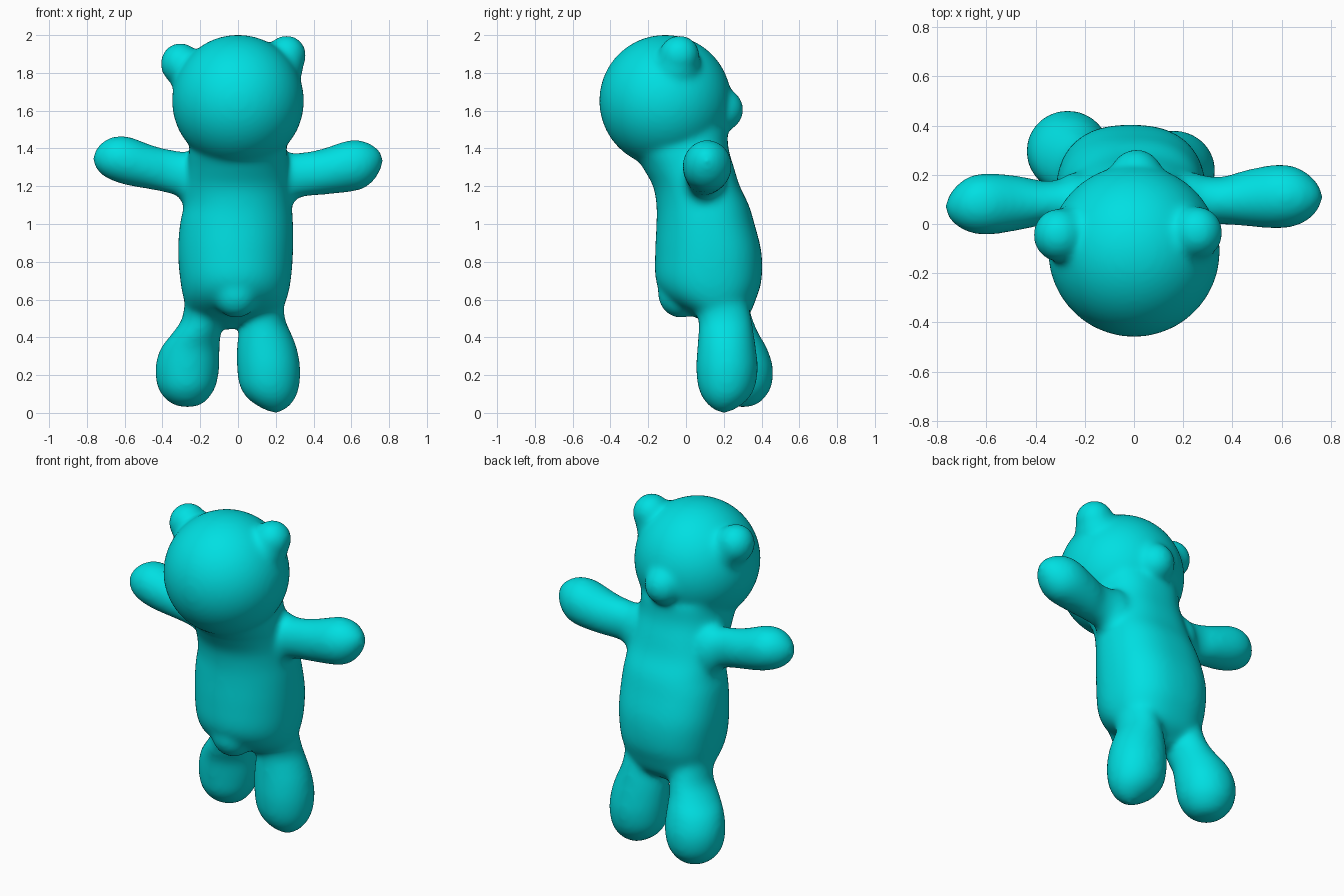
import bpy, bmesh, math
from mathutils import Vector, Matrix

bm = bmesh.new()


def ball(center, rx, ry=None, rz=None):
    m = Matrix.Translation(center) @ Matrix.Diagonal((rx, ry or rx, rz or rx, 1))
    bmesh.ops.create_uvsphere(bm, u_segments=48, v_segments=32, radius=1, matrix=m)


def spline(stations, steps=5):
    p = [Vector(s) for s in stations]
    out = []
    for i in range(len(p) - 1):
        a, b, c, d = p[max(i - 1, 0)], p[i], p[i + 1], p[min(i + 2, len(p) - 1)]
        for k in range(steps):
            t = k / steps
            out.append(0.5 * (2 * b + (c - a) * t + (2 * a - 5 * b + 4 * c - d) * t * t
                              + (3 * b - a - 3 * c + d) * t ** 3))
    return out + [p[-1]]


def tube(axis, stations, back_power=2.0, n=40):
    """Closed loft along x or z; station = (position, centre a, centre b, radius a, radius b)."""
    rings = []
    for t, ca, cb, ra, rb in spline(stations):
        ring = []
        for k in range(n):
            ang = 2 * math.pi * k / n
            c, s = math.cos(ang), math.sin(ang)
            e = 2 / back_power if s > 0 else 1
            a = ca + max(ra, 0.004) * math.copysign(abs(c) ** e, c)
            b = cb + max(rb, 0.004) * math.copysign(abs(s) ** e, s)
            ring.append(bm.verts.new((t, a, b) if axis == 'x' else (a, b, t)))
        rings.append(ring)
    for r, q in zip(rings, rings[1:]):
        for k in range(n):
            j = (k + 1) % n
            bm.faces.new((r[k], r[j], q[j], q[k]))
    bm.faces.new(rings[0])
    bm.faces.new(rings[-1])


# Head, muzzle with cheeks
ball((0, -0.11, 1.652), 0.35)
ball((0.01, 0.18, 1.605), 0.115, 0.125, 0.12)
ball((0.005, 0.10, 1.60), 0.17, 0.145, 0.17)
# Ears with soft roots
ball((-0.305, -0.045, 1.848), 0.106, 0.11, 0.112)
ball((-0.245, -0.05, 1.80), 0.125)
ball((0.257, -0.035, 1.893), 0.105, 0.108, 0.107)
ball((0.215, -0.05, 1.83), 0.13)
# Tail, crotch
ball((-0.01, -0.03, 0.635), 0.125, 0.12, 0.133)
ball((-0.05, 0.2, 0.51), 0.09, 0.10, 0.07)
# Shoulders
for s in (-1, 1):
    ball((s * 0.235, 0.095, 1.235), 0.10, 0.115, 0.155)

# Torso
tube('z', [(1.50, 0, 0.0, 0.24, 0.22), (1.40, 0, -0.03, 0.258, 0.255),
           (1.30, 0, 0.012, 0.265, 0.242), (1.20, 0, 0.055, 0.275, 0.23),
           (1.10, 0, 0.088, 0.285, 0.245), (1.00, -0.008, 0.103, 0.3, 0.26),
           (0.85, -0.013, 0.118, 0.305, 0.282), (0.70, -0.013, 0.12, 0.293, 0.28),
           (0.60, -0.015, 0.135, 0.272, 0.235), (0.52, -0.02, 0.18, 0.235, 0.155),
           (0.47, -0.025, 0.2, 0.13, 0.08)], back_power=2.45)

# Arms
tube('x', [(-0.20, 0.09, 1.24, 0.11, 0.13), (-0.35, 0.085, 1.275, 0.09, 0.118),
           (-0.45, 0.085, 1.298, 0.108, 0.118), (-0.58, 0.082, 1.333, 0.126, 0.13),
           (-0.66, 0.08, 1.345, 0.118, 0.118), (-0.72, 0.075, 1.345, 0.085, 0.087),
           (-0.757, 0.07, 1.345, 0.04, 0.043), (-0.77, 0.07, 1.345, 0, 0)])
tube('x', [(0.20, 0.10, 1.24, 0.11, 0.13), (0.35, 0.095, 1.262, 0.097, 0.118),
           (0.45, 0.105, 1.277, 0.114, 0.123), (0.58, 0.112, 1.305, 0.131, 0.137),
           (0.66, 0.112, 1.313, 0.12, 0.128), (0.72, 0.11, 1.322, 0.085, 0.092),
           (0.757, 0.11, 1.335, 0.04, 0.043), (0.77, 0.11, 1.335, 0, 0)])

# Legs
tube('z', [(0.62, -0.17, 0.17, 0.11, 0.15), (0.50, -0.187, 0.215, 0.11, 0.138),
           (0.42, -0.22, 0.24, 0.13, 0.146), (0.34, -0.254, 0.275, 0.157, 0.156),
           (0.24, -0.268, 0.295, 0.17, 0.166), (0.14, -0.272, 0.298, 0.155, 0.155),
           (0.075, -0.272, 0.298, 0.115, 0.115), (0.04, -0.268, 0.30, 0.065, 0.065),
           (0.027, -0.265, 0.30, 0, 0)])
tube('z', [(0.62, 0.13, 0.17, 0.11, 0.15), (0.50, 0.137, 0.205, 0.112, 0.142),
           (0.42, 0.143, 0.212, 0.14, 0.147), (0.34, 0.153, 0.215, 0.16, 0.156),
           (0.24, 0.162, 0.217, 0.168, 0.164), (0.14, 0.167, 0.215, 0.158, 0.152),
           (0.07, 0.178, 0.21, 0.122, 0.117), (0.02, 0.193, 0.202, 0.06, 0.06),
           (-0.006, 0.20, 0.20, 0, 0)])

bmesh.ops.recalc_face_normals(bm, faces=bm.faces[:])
mesh = bpy.data.meshes.new("bear")
bm.to_mesh(mesh)
bm.free()
bear = bpy.data.objects.new("bear", mesh)
bpy.context.collection.objects.link(bear)

# Fuse the parts into one soft skin
fuse = bear.modifiers.new("fuse", 'REMESH')
fuse.mode = 'VOXEL'
fuse.voxel_size = 0.013
fuse.use_smooth_shade = True
soft = bear.modifiers.new("soften", 'SMOOTH')
soft.factor = 0.5
soft.iterations = 30

mat = bpy.data.materials.new("cyan")
mat.diffuse_color = (0.0, 0.74, 0.76, 1)
mesh.materials.append(mat)
for p in mesh.polygons:
    p.use_smooth = True
